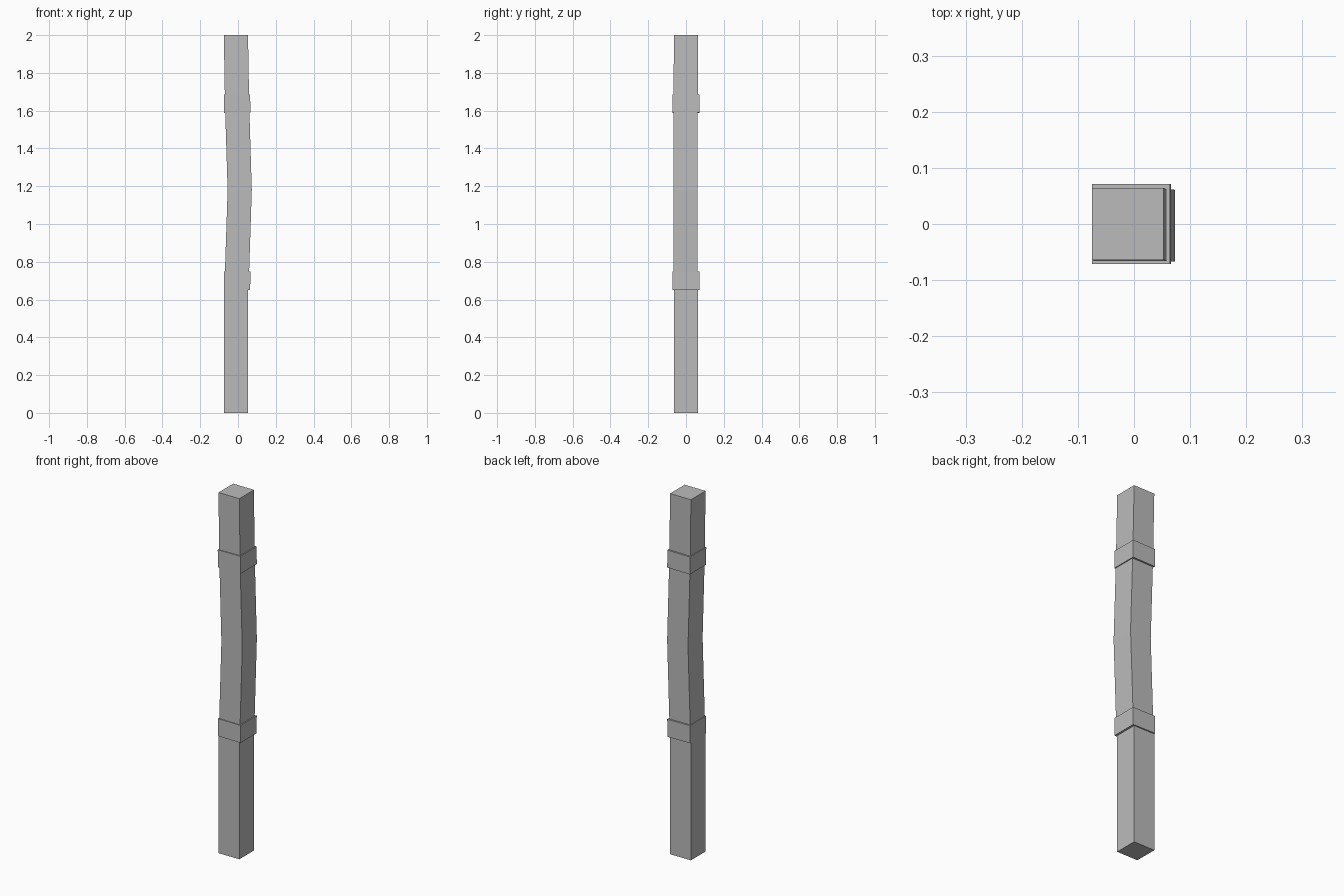
import bpy
import bmesh
from math import radians

cube = bpy.data.objects.get("Cube")
if cube:
    bpy.data.objects.remove(cube, do_unlink=True)

grey = bpy.data.materials.new("plain grey")
grey.use_nodes = True
colour = (0.5, 0.5, 0.5, 1)
grey.diffuse_color = colour
grey.node_tree.nodes["Principled BSDF"].inputs["Base Color"].default_value = colour


def add_object(name, bm):
    bmesh.ops.recalc_face_normals(bm, faces=bm.faces)
    mesh = bpy.data.meshes.new(name)
    bm.to_mesh(mesh)
    bm.free()
    mesh.materials.append(grey)
    obj = bpy.data.objects.new(name, mesh)
    bpy.context.collection.objects.link(obj)
    return obj


# Square post swept through a gently bowed centre line (x, y, z)
HALF = 0.064
path = [(-0.011, 0, 0), (-0.011, 0, 0.66), (-0.005, -0.002, 0.75),
        (0.009, -0.003, 1.18), (-0.005, -0.002, 1.64), (-0.011, 0, 2)]
bm = bmesh.new()
rings = [[bm.verts.new((x + sx * HALF, y + sy * HALF, z))
          for sx, sy in ((-1, -1), (1, -1), (1, 1), (-1, 1))]
         for x, y, z in path]
for low, high in zip(rings, rings[1:]):
    for i in range(4):
        j = (i + 1) % 4
        bm.faces.new((low[i], low[j], high[j], high[i]))
bm.faces.new(rings[0])
bm.faces.new(rings[-1])
add_object("bowed_post", bm)


# Square bands wrapped around the post, tilted to follow its bend
def add_band(name, z, tilt):
    bm = bmesh.new()
    bmesh.ops.create_cube(bm, size=1)
    bmesh.ops.scale(bm, vec=(0.139, 0.142, 0.097), verts=bm.verts)
    band = add_object(name, bm)
    band.location = (-0.0045, 0, z)
    band.rotation_euler.y = radians(tilt)


add_band("lower_band", 0.70, 0.5)
add_band("upper_band", 1.637, -0.8)
